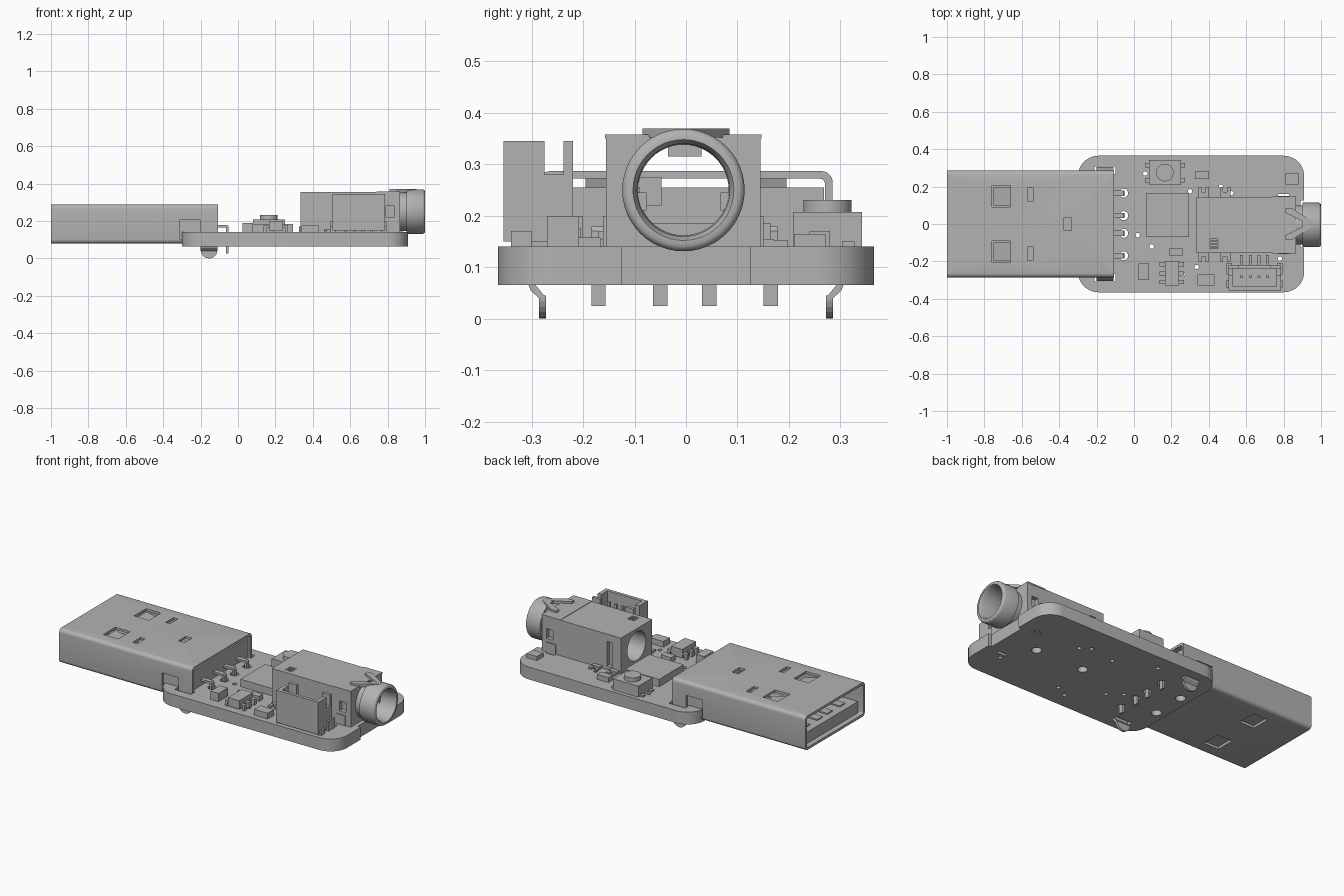
import bpy, bmesh, math
from mathutils import Vector, Matrix

if "Cube" in bpy.data.objects:
    bpy.data.objects.remove(bpy.data.objects["Cube"])

grey = bpy.data.materials.new("plain_grey")
grey.use_nodes = True
grey.diffuse_color = (0.45, 0.45, 0.45, 1)
grey.node_tree.nodes["Principled BSDF"].inputs["Base Color"].default_value = (0.45, 0.45, 0.45, 1)


def finish(name, bm, smooth=False):
    bmesh.ops.recalc_face_normals(bm, faces=bm.faces[:])
    mesh = bpy.data.meshes.new(name)
    bm.to_mesh(mesh)
    bm.free()
    mesh.materials.append(grey)
    obj = bpy.data.objects.new(name, mesh)
    bpy.context.collection.objects.link(obj)
    if smooth:
        shade(obj)
    return obj


def shade(obj):
    bpy.ops.object.select_all(action="DESELECT")
    obj.select_set(True)
    bpy.context.view_layer.objects.active = obj
    bpy.ops.object.shade_smooth_by_angle(angle=math.radians(35))


def box(name, x, y, z, round_axis=None, r=0.0, seg=6):
    """Box from ranges; edges parallel to round_axis can be rounded."""
    bm = bmesh.new()
    bmesh.ops.create_cube(bm, size=1)
    for v in bm.verts:
        v.co = Vector([a[0] + (c + 0.5) * (a[1] - a[0]) for a, c in zip((x, y, z), v.co)])
    if r:
        edges = [e for e in bm.edges
                 if abs((e.verts[0].co - e.verts[1].co).normalized()[round_axis]) > 0.9]
        bmesh.ops.bevel(bm, geom=edges, offset=r, segments=seg, profile=0.5, affect="EDGES")
    return finish(name, bm, bool(r))


def prism(name, pts, axis, lo, hi):
    """Polygon in the plane across axis, extruded along it."""
    bm = bmesh.new()

    def place(p):
        c = list(p)
        c.insert(axis, lo)
        return bm.verts.new(c)
    face = bm.faces.new([place(p) for p in pts])
    new = bmesh.ops.extrude_face_region(bm, geom=[face])["geom"]
    shift = Vector([hi - lo if i == axis else 0 for i in range(3)])
    bmesh.ops.translate(bm, vec=shift, verts=[g for g in new if isinstance(g, bmesh.types.BMVert)])
    return finish(name, bm)


def rod(name, centre, r, lo, hi, axis=2, n=20):
    pts = [(centre[0] + r * math.cos(math.tau * i / n), centre[1] + r * math.sin(math.tau * i / n))
           for i in range(n)]
    obj = prism(name, pts, axis, lo, hi)
    shade(obj)
    return obj


def lathe(name, profile, y, z, n=48):
    """Closed (x, radius) profile turned about a line along x."""
    bm = bmesh.new()
    rings = [[bm.verts.new((x, y + r * math.cos(math.tau * i / n), z + r * math.sin(math.tau * i / n)))
              for i in range(n)] for x, r in profile]
    for a, b in zip(rings, rings[1:] + rings[:1]):
        for i in range(n):
            j = (i + 1) % n
            bm.faces.new((a[i], a[j], b[j], b[i]))
    return finish(name, bm, True)


def cut(obj, *cutters):
    for c in cutters:
        c.hide_render = True
        mod = obj.modifiers.new("cut", "BOOLEAN")
        mod.operation, mod.solver, mod.object = "DIFFERENCE", "EXACT", c
        bpy.context.view_layer.objects.active = obj
        bpy.ops.object.modifier_apply(modifier=mod.name)
        bpy.data.objects.remove(c)
    shade(obj)


TOP = 0.14
PIN_Y = (-0.17, -0.05, 0.045, 0.165)

# Circuit board with rounded corners, jack recess, pin holes, vias and slots
board = box("circuit_board", (-0.3, 0.91), (-0.365, 0.365), (0.065, TOP), 2, 0.11, 10)
holes = [box("recess", (0.89, 1), (-0.125, 0.125), (0, 0.3))]
vias = [(0.02, -0.06), (0.095, -0.12), (0.3, 0.175), (0.465, 0.2), (0.52, 0.165),
        (0.06, 0.27), (0.335, -0.23), (0.26, -0.27), (0.78, -0.185)]
holes += [rod("via", p, 0.012, 0, 0.3, n=12) for p in vias]
holes += [rod("pin_hole", (-0.055, y), 0.024, 0, 0.3, n=16) for y in PIN_Y]
holes += [rod("peg_hole", p, 0.028, 0, 0.12) for p in ((0.36, 0), (0.68, 0), (-0.24, 0.1), (-0.24, -0.1))]
for s in (-1, 1):
    holes.append(box("slot", (-0.21, -0.1), sorted((s * 0.268, s * 0.308)), (0, 0.3)))
    holes.append(box("slot", (0.77, 0.83), sorted((s * 0.135, s * 0.16)), (0, 0.3)))
cut(board, *holes)

# Plug shell: hollow sheet-metal box with latch windows
shell = box("plug_shell", (-1, -0.107), (-0.285, 0.285), (0.08, 0.287), 0, 0.022)
cuts = [box("hollow", (-1.1, 0), (-0.27, 0.27), (0.095, 0.272), 0, 0.01),
        box("board_gap", (-0.3, 0), (-0.4, 0.4), (0, TOP)),
        box("side_gap", (-0.31, -0.2), (-0.4, 0.4), (0.1, 0.205)),
        box("rear_window", (-0.375, -0.333), (-0.035, 0.035), (0.25, 0.4))]
for s in (-1, 1):
    cuts.append(box("latch", (-0.76, -0.66), sorted((s * 0.09, s * 0.205)), (0, 0.4)))
    cuts.append(box("small_slot", (-0.57, -0.54), sorted((s * 0.12, s * 0.195)), (0.25, 0.4)))
cut(shell, *cuts)
for s in (-1, 1):
    # Bent spring leaf inside each top latch window
    prism("latch_leaf", [(-0.75, 0.275), (-0.66, 0.255), (-0.66, 0.248), (-0.75, 0.268)], 1,
          *sorted((s * 0.1, s * 0.195)))

# Plug insulator: tongue, rear block and contacts
box("plug_tongue", (-0.97, -0.3), (-0.262, 0.262), (0.096, 0.165))
box("plug_rear_block", (-0.32, -0.12), (-0.268, 0.268), (TOP, 0.255))
for y in PIN_Y:
    w = (y - 0.014, y + 0.014)
    box("plug_contact", (-0.93, -0.32), (y - 0.025, y + 0.025), (0.165, 0.172))
    prism("plug_pin", [(-0.13, 0.166), (-0.063, 0.166), (-0.063, 0.025), (-0.05, 0.025),
                       (-0.05, 0.17), (-0.057, 0.179), (-0.13, 0.179)], 1, *w)

# Shell mounting legs, kinked and round-ended
for s in (-1, 1):
    kink = [(0.272, 0.16), (0.285, 0.16), (0.285, 0.12), (0.306, 0.065), (0.302, 0.055),
            (0.286, 0.04), (0.272, 0.04), (0.292, 0.065), (0.272, 0.11)]
    prism("leg_upper", [(s * y, z) for y, z in kink], 0, -0.2, -0.11)
    arc = [(-0.155 + 0.045 * math.cos(a), 0.045 + 0.045 * math.sin(a))
           for a in [math.pi * (1 + i / 12) for i in range(13)]]
    prism("leg_tip", arc, 1, *sorted((s * 0.272, s * 0.286)))

# Audio jack: bored body with side windows
JY, JZ = -0.005, 0.25
jack = box("jack_body", (0.335, 0.865), (-0.155, 0.145), (TOP, 0.355))
cut(jack, rod("bore", (JY, JZ), 0.088, 0.2, 1.1, axis=0, n=48),
    box("front_window", (0.79, 0.835), (-0.2, -0.13), (0.22, 0.28)),
    box("back_window", (0.79, 0.835), (0.12, 0.2), (0.22, 0.28)),
    box("back_slot", (0.39, 0.43), (0.12, 0.2), (0.16, 0.31)),
    box("roof_notch", (0.405, 0.45), (-0.13, -0.08), (0.345, 0.4)))
for i in range(3):
    box("roof_rib", (0.405, 0.45), (-0.125 + i * 0.016, -0.117 + i * 0.016), (0.343, 0.354))
lathe("jack_barrel", [(0.86, 0.104), (0.9, 0.104), (0.9, 0.119), (0.988, 0.119), (0.996, 0.115),
                      (1.0, 0.108), (1.0, 0.098), (0.985, 0.09), (0.86, 0.088)], JY, JZ)

# Jack clip: saddle plate, side straps and the pair of converging prongs
box("jack_clip", (0.74, 0.865), (-0.157, 0.147), (0.35, 0.358))
for s in (-1, 1):
    prong = [(0.81, s * 0.085), (0.845, s * 0.085), (0.955, s * 0.012), (0.955, 0), (0.93, 0), (0.81, s * 0.06)]
    prism("jack_prong", prong, 2, 0.352, 0.37)
    box("jack_strap", (0.77, 0.83), sorted((JY + s * 0.15, JY + s * 0.156)), (0.065, 0.2))
    box("bore_bump", (0.8, 0.9), sorted((JY + s * 0.072, JY + s * 0.09)), (0.21, 0.245))
box("side_contact", (0.5, 0.8), (-0.09, -0.048), (0.22, 0.275))
box("top_contact", (0.55, 0.85), (-0.035, 0.03), (0.315, 0.34))

# Jack solder feet
for x in (0.345, 0.46):
    for y0, y1 in ((0.145, 0.17), (-0.175, -0.155)):
        box("foot_bridge", (x, x + 0.055), (y0, y1), (TOP, 0.155))
        out = (y1, y1 + 0.028) if y0 > 0 else (y0 - 0.028, y0)
        for dx in (0, 0.038):
            box("foot_prong", (x + dx, x + dx + 0.017), out, (TOP, 0.152))

# Upright header: open-topped housing with ears, keyed wall and four pins
header = box("header_housing", (0.505, 0.785), (-0.355, -0.22), (0.15, 0.345))
cut(header, box("cavity", (0.53, 0.762), (-0.335, -0.238), (0.18, 0.4)),
    box("key", (0.56, 0.73), (-0.26, -0.1), (0.275, 0.4)),
    box("end_notch_a", (0.4, 0.54), (-0.275, -0.238), (0.28, 0.4)),
    box("end_notch_b", (0.75, 0.9), (-0.275, -0.238), (0.28, 0.4)))
for x in (0.495, 0.765):
    box("header_ear", (x, x + 0.03), (-0.27, -0.208), (TOP, 0.2))
    box("header_anchor", (x, x + 0.03), (-0.34, -0.3), (TOP, 0.17))
for x in (0.575, 0.622, 0.668, 0.715):
    box("header_pin", (x - 0.008, x + 0.008), (-0.29, -0.275), (0.16, 0.31))
    box("header_foot", (x - 0.008, x + 0.008), (-0.23, -0.165), (TOP, 0.158))

# Push button with four terminals
box("button_case", (0.08, 0.25), (0.208, 0.342), (TOP, 0.207))
rod("button_plunger", (0.165, 0.275), 0.047, 0.2, 0.231, n=32)
for y in (0.235, 0.315):
    box("button_terminals", (0.058, 0.272), (y - 0.012, y + 0.012), (TOP, 0.15))

# Main chip and six-legged chip
box("main_chip", (0.065, 0.295), (-0.07, 0.165), (TOP, 0.185))
box("small_chip", (0.165, 0.24), (-0.33, -0.2), (0.148, 0.2))
for y in (-0.31, -0.265, -0.215):
    box("chip_leads", (0.15, 0.255), (y - 0.011, y + 0.011), (0.165, 0.175))
    for x in (0.137, 0.25):
        box("chip_lead_foot", (x, x + 0.018), (y - 0.011, y + 0.011), (TOP, 0.175))

# Loose passive components
for x0, x1, y0, y1, z in ((0.025, 0.08, -0.3, -0.21, 0.19), (0.19, 0.26, -0.17, -0.13, 0.17),
                          (0.34, 0.43, -0.33, -0.27, 0.175), (0.325, 0.4, 0.24, 0.28, 0.17),
                          (0.81, 0.88, 0.21, 0.272, 0.165)):
    box("component", (x0, x1), (y0, y1), (TOP, z))
